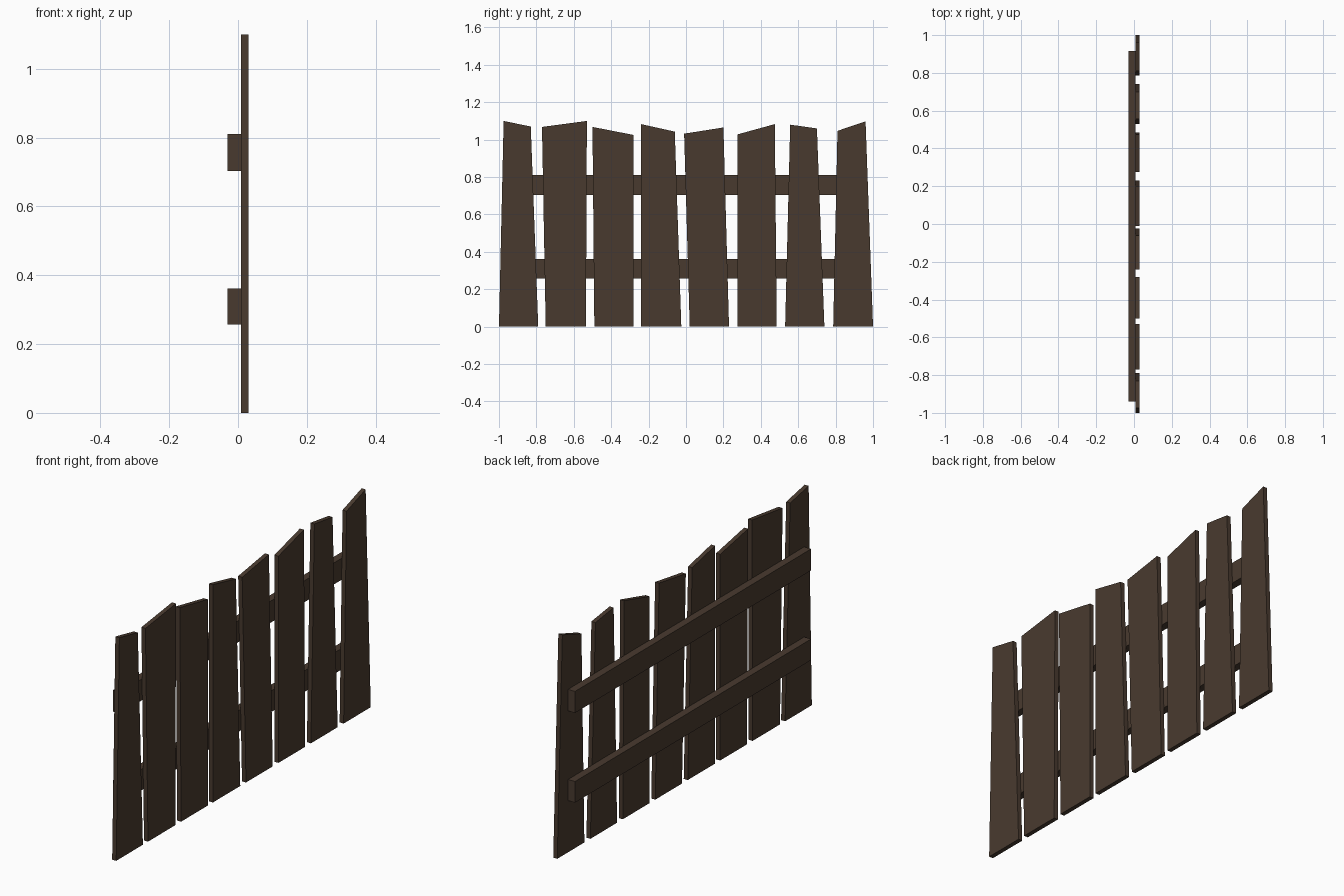
import bpy

if "Cube" in bpy.data.objects:
    bpy.data.objects.remove(bpy.data.objects["Cube"])

wood = bpy.data.materials.new("dark_wood")
wood.diffuse_color = (0.066, 0.042, 0.028, 1)
wood.use_nodes = True
wood.node_tree.nodes["Principled BSDF"].inputs["Base Color"].default_value = wood.diffuse_color


def board(name, outline, x0, x1):
    """Extrude a (y, z) outline from x0 to x1."""
    n = len(outline)
    verts = [(x, y, z) for x in (x0, x1) for y, z in outline]
    faces = [tuple(reversed(range(n))), tuple(range(n, 2 * n))]
    faces += [(i, (i + 1) % n, n + (i + 1) % n, n + i) for i in range(n)]
    mesh = bpy.data.meshes.new(name)
    mesh.from_pydata(verts, [], faces)
    mesh.materials.append(wood)
    obj = bpy.data.objects.new(name, mesh)
    bpy.context.collection.objects.link(obj)
    return obj


# Pickets: bottom left y, bottom right y, top right (y, z), top left (y, z)
pickets = [
    (-1.00, -0.79, -0.83, 1.07, -0.975, 1.10),
    (-0.75, -0.535, -0.53, 1.10, -0.77, 1.068),
    (-0.49, -0.28, -0.28, 1.025, -0.50, 1.068),
    (-0.24, -0.025, -0.06, 1.043, -0.24, 1.083),
    (0.02, 0.23, 0.20, 1.065, -0.01, 1.032),
    (0.275, 0.485, 0.475, 1.083, 0.275, 1.028),
    (0.53, 0.74, 0.70, 1.06, 0.557, 1.08),
    (0.787, 1.00, 0.96, 1.098, 0.81, 1.047),
]
for i, (bl, br, ry, rz, ly, lz) in enumerate(pickets, 1):
    board(f"picket_{i}", [(bl, 0), (br, 0), (ry, rz), (ly, lz)], 0.008, 0.03)

# Horizontal rails behind the pickets
for name, z0, z1 in (("lower_rail", 0.257, 0.362), ("upper_rail", 0.703, 0.81)):
    board(name, [(-0.94, z0), (0.915, z0), (0.915, z1), (-0.94, z1)], -0.03, 0.008)
